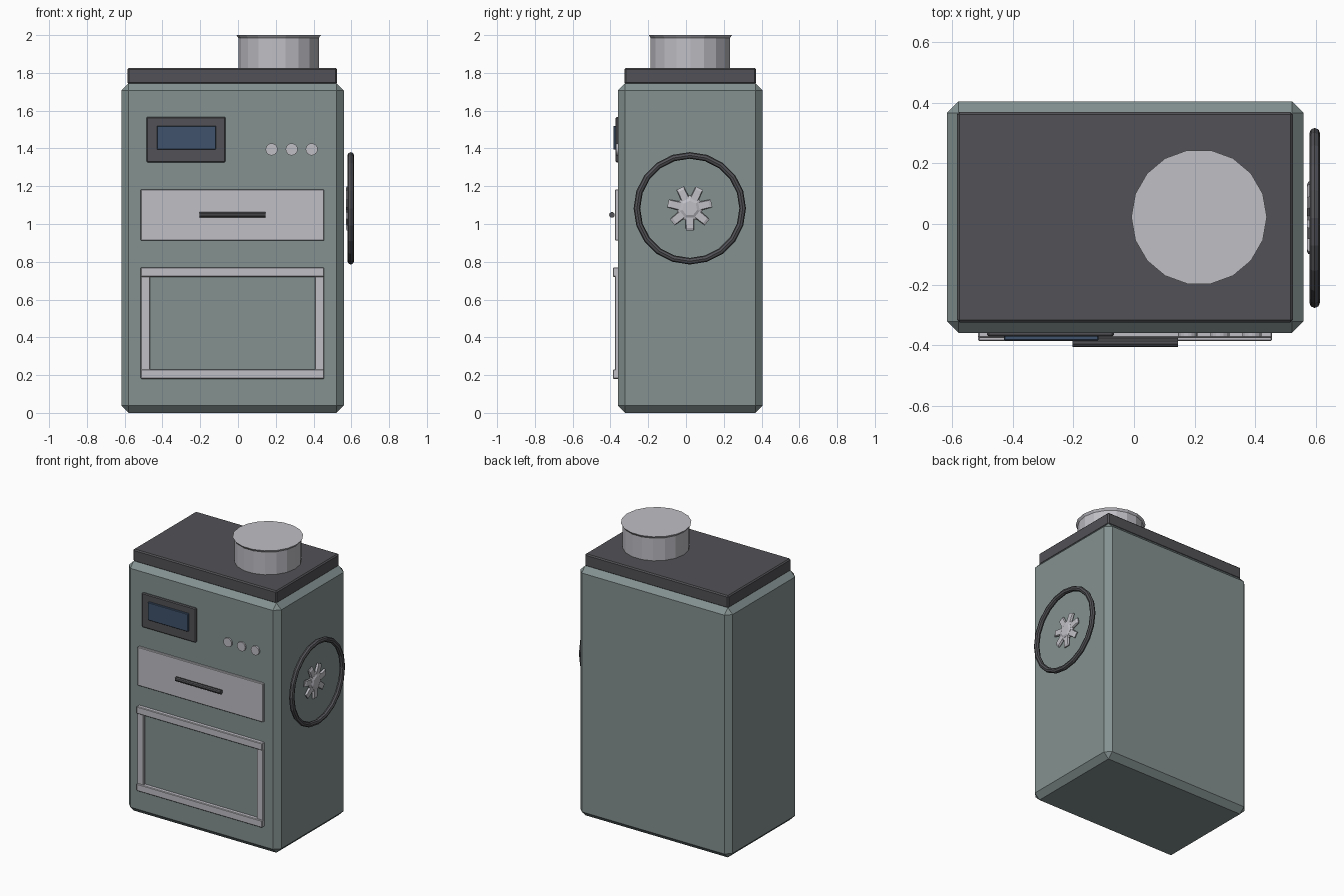
import bpy, bmesh
from math import pi, sin, cos, radians

if "Cube" in bpy.data.objects:
    bpy.data.objects.remove(bpy.data.objects["Cube"])


def mat(name, rgb):
    m = bpy.data.materials.new(name)
    m.diffuse_color = (*rgb, 1)
    m.use_nodes = True
    m.node_tree.nodes["Principled BSDF"].inputs["Base Color"].default_value = m.diffuse_color
    return m


GREEN = mat("painted_steel", (0.23, 0.285, 0.28))
DARK = mat("dark_metal", (0.085, 0.085, 0.095))
LIGHT = mat("light_metal", (0.52, 0.52, 0.56))
BLUE = mat("screen_glass", (0.05, 0.085, 0.145))


def add(name, bm, material):
    bmesh.ops.recalc_face_normals(bm, faces=bm.faces)
    me = bpy.data.meshes.new(name)
    bm.to_mesh(me)
    bm.free()
    me.materials.append(material)
    ob = bpy.data.objects.new(name, me)
    bpy.context.collection.objects.link(ob)
    return ob


def box(name, x, y, z, material, bevel=0.0):
    """Box from (min, max) ranges with optional one-segment bevel."""
    bm = bmesh.new()
    bmesh.ops.create_cube(bm, size=1)
    for v in bm.verts:
        for i, (lo, hi) in enumerate((x, y, z)):
            v.co[i] = (lo + hi) / 2 + v.co[i] * (hi - lo)
    if bevel:
        bmesh.ops.bevel(bm, geom=bm.edges[:], offset=bevel, segments=1,
                        affect='EDGES', profile=0.5)
    return add(name, bm, material)


def loft(name, rings, material):
    """Closed solid joining rings of equal point count."""
    bm = bmesh.new()
    vs = [[bm.verts.new(p) for p in r] for r in rings]
    n = len(vs[0])
    for a, b in zip(vs, vs[1:]):
        for i in range(n):
            bm.faces.new((a[i], a[(i + 1) % n], b[(i + 1) % n], b[i]))
    bm.faces.new(vs[0])
    bm.faces.new(vs[-1])
    return add(name, bm, material)


def circle(n, r):
    return [(r * cos(2 * pi * i / n), r * sin(2 * pi * i / n)) for i in range(n)]


# Cabinet and lid
box("cabinet_body", (-0.618, 0.56), (-0.36, 0.405), (0, 1.745), GREEN, 0.038)
box("lid", (-0.585, 0.525), (-0.325, 0.37), (1.74, 1.827), DARK, 0.008)

# Flue pipe with a flared rim
loft("flue_pipe", [[(0.215 + x, 0.023 + y, z) for x, y in circle(18, r)]
                   for r, z in ((0.213, 1.81), (0.213, 1.985), (0.224, 2.0))], LIGHT)

# Display
box("display_bezel", (-0.485, -0.066), (-0.372, -0.35), (1.326, 1.567), DARK, 0.006)
box("display_screen", (-0.43, -0.117), (-0.385, -0.36), (1.395, 1.52), BLUE, 0.003)

# Row of knobs
for k in range(3):
    loft("knob_%d" % (k + 1),
         [[(0.178 + 0.106 * k + x, y, 1.395 + z) for x, z in circle(16, 0.032)]
          for y in (-0.35, -0.371)], LIGHT)

# Drawer and its handle
box("drawer_front", (-0.515, 0.456), (-0.376, -0.35), (0.912, 1.183), LIGHT, 0.004)
loft("drawer_handle", [[(x, -0.392 + y, 1.048 + z) for y, z in circle(10, 0.015)]
                       for x in (-0.204, 0.146)], DARK)

# Lower door frame
for name, z in (("frame_top", (0.72, 0.77)), ("frame_bottom", (0.18, 0.23))):
    box(name, (-0.515, 0.456), (-0.387, -0.35), z, LIGHT, 0.004)
for name, x in (("frame_left", (-0.515, -0.466)), ("frame_right", (0.407, 0.456))):
    box(name, x, (-0.377, -0.35), (0.22, 0.73), LIGHT, 0.003)

# Side wheel rim
CY, CZ = 0.02, 1.083
bpy.ops.mesh.primitive_torus_add(major_segments=20, minor_segments=8,
                                 major_radius=0.28, minor_radius=0.0175,
                                 location=(0.597, CY, CZ), rotation=(0, pi / 2, 0))
rim = bpy.context.object
rim.name = "wheel_rim"
rim.data.materials.append(DARK)


# Seven-bladed hub, one blade pointing down
def star(x, inner, outer):
    pts = []
    for k in range(7):
        c = -pi / 2 + 2 * pi * k / 7
        for d, r in ((-radians(20), inner), (-radians(10), outer),
                     (radians(10), outer), (radians(20), inner)):
            pts.append((x, CY + r * cos(c + d), CZ + r * sin(c + d)))
    return pts


loft("wheel_hub_blades", [star(0.572, 0.06, 0.112), star(0.576, 0.068, 0.12),
                          star(0.583, 0.068, 0.12), star(0.589, 0.056, 0.106)], LIGHT)
loft("wheel_hub_cap", [[(x, CY + r * sin(2 * pi * i / 7), CZ + r * cos(2 * pi * i / 7))
                        for i in range(7)]
                       for x, r in ((0.572, 0.055), (0.59, 0.055), (0.597, 0.04))], LIGHT)
